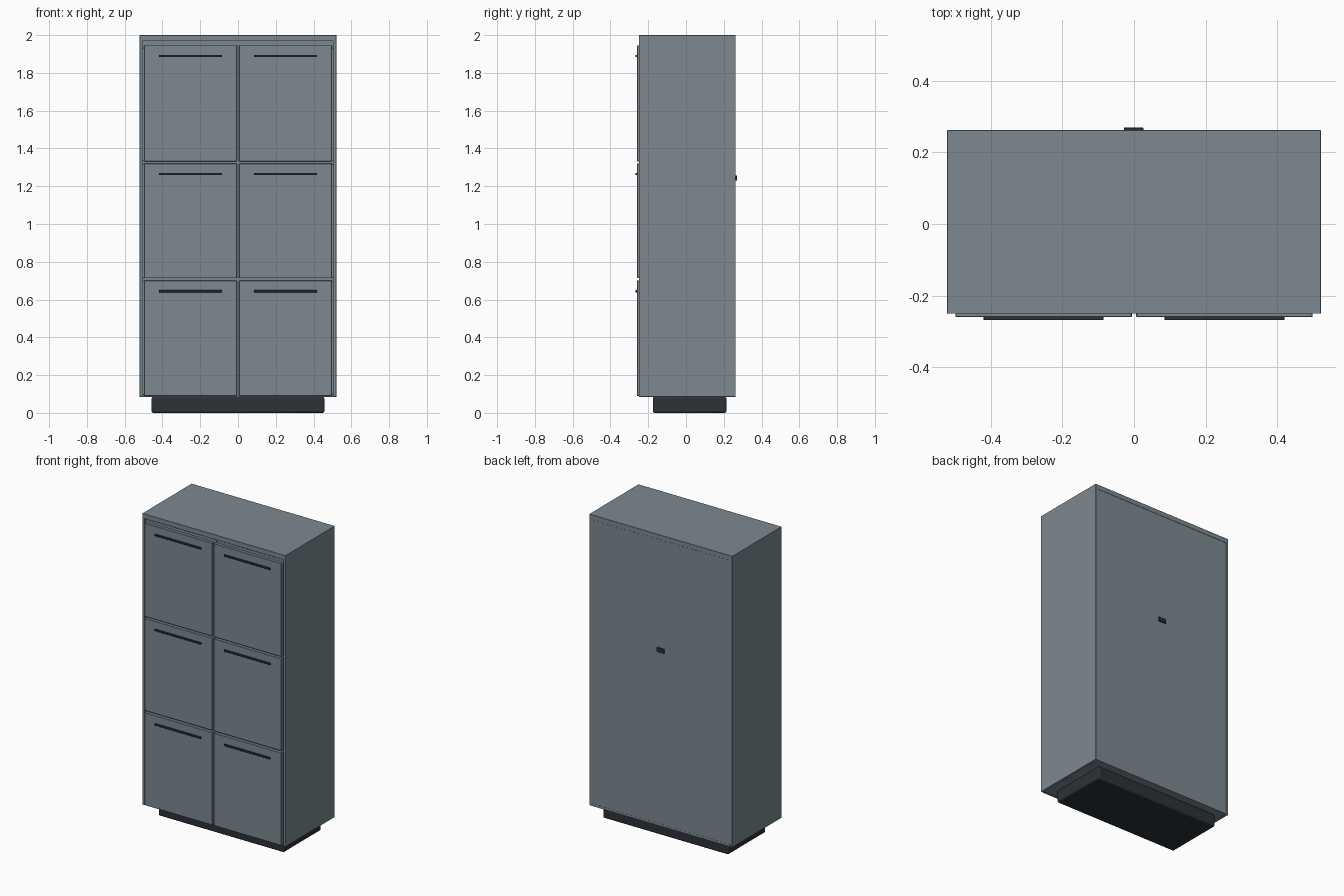
import bpy

if "Cube" in bpy.data.objects:
    bpy.data.objects.remove(bpy.data.objects["Cube"])


def material(name, rgb):
    m = bpy.data.materials.new(name)
    m.diffuse_color = (*rgb, 1)
    m.use_nodes = True
    m.node_tree.nodes["Principled BSDF"].inputs["Base Color"].default_value = m.diffuse_color
    return m


STEEL = material("slate_steel", (0.20, 0.25, 0.28))
DARK = material("dark_plastic", (0.025, 0.032, 0.04))


def box(name, x, y, z, mat=STEEL, bevel=0.0, segments=1):
    """Box from (min, max) ranges, with an optional bevel."""
    lo, hi = zip(x, y, z)
    bpy.ops.mesh.primitive_cube_add(size=1, location=[(a + b) / 2 for a, b in zip(lo, hi)])
    ob = bpy.context.object
    ob.name = name
    ob.scale = [b - a for a, b in zip(lo, hi)]
    bpy.ops.object.transform_apply(location=False, rotation=False, scale=True)
    ob.data.materials.append(mat)
    if bevel:
        mod = ob.modifiers.new("edge_bevel", "BEVEL")
        mod.width, mod.segments = bevel, segments
        if segments > 1:
            bpy.ops.object.shade_smooth_by_angle()
    return ob


FRONT, BACK = -0.25, 0.262
BOTTOM, TOP = 0.085, 2.0
W, IN = 0.521, 0.505           # outer and inner half widths

# plinth
box("plinth", (-0.457, 0.457), (-0.176, 0.214), (0, BOTTOM), DARK, 0.01, 3)

# cabinet shell
box("left_side", (-W, -IN), (FRONT, BACK), (BOTTOM, TOP), bevel=0.001)
box("right_side", (IN, W), (FRONT, BACK), (BOTTOM, TOP), bevel=0.001)
box("top_panel", (-W, W), (FRONT, BACK), (1.968, TOP), bevel=0.001)
box("bottom_panel", (-IN, IN), (FRONT + 0.012, BACK), (BOTTOM, 0.1))
box("back_panel", (-IN, IN), (0.245, BACK - 0.001), (0.1, 1.968))

# inner divider, shelves and top rail seen through the door gaps
box("centre_divider", (-0.012, 0.012), (FRONT + 0.012, 0.245), (0.1, 1.968))
for i, z in enumerate((0.707, 1.325)):
    box(f"shelf_{i + 1}", (-IN, IN), (FRONT + 0.012, 0.245), (z - 0.012, z + 0.012))
box("top_rail", (-IN, IN), (-0.235, -0.22), (1.93, 1.968))

# six doors, each with a slim bar handle
rows = (("lower", 0.09, 0.70, 0.644),
        ("middle", 0.713, 1.32, 1.265),
        ("upper", 1.332, 1.946, 1.89))
for row, z0, z1, hz in rows:
    for side, s in (("left", -1), ("right", 1)):
        xs = sorted((s * 0.006, s * 0.498))
        hx = sorted((s * 0.085, s * 0.419))
        box(f"{row}_{side}_door", xs, (-0.26, -0.238), (z0, z1), bevel=0.002)
        box(f"{row}_{side}_handle", hx, (-0.268, -0.259), (hz - 0.006, hz + 0.006), DARK, 0.001)

# small plate on the back
box("back_plate", (-0.028, 0.026), (0.26, 0.269), (1.229, 1.257), DARK, 0.001)
